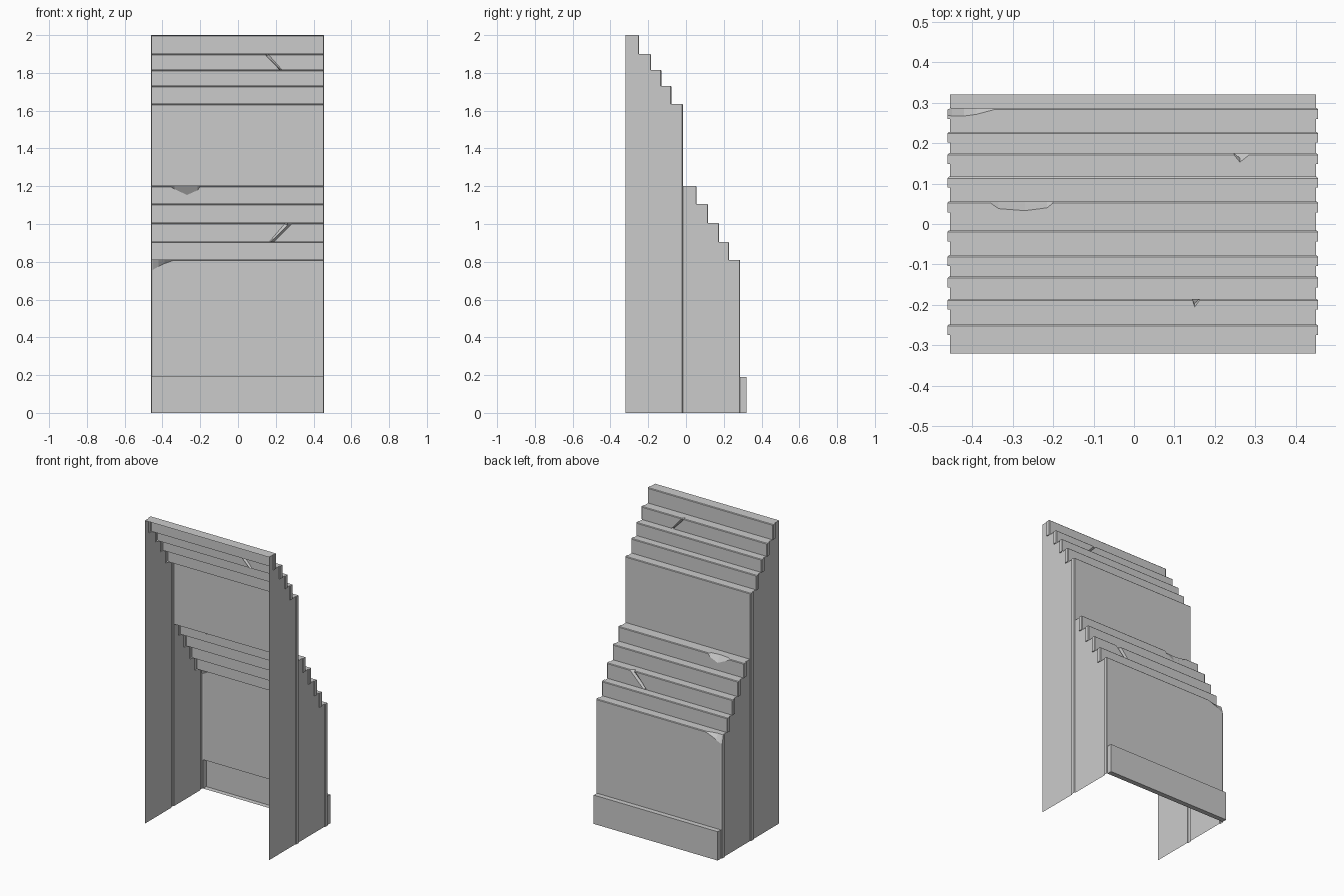
import bpy, bmesh

if "Cube" in bpy.data.objects:
    bpy.data.objects.remove(bpy.data.objects["Cube"])

CX, SIDE, END = -0.003, 0.4525, 0.4585      # centre, half width of shell, half width of risers
BACK, FRONT, B, T = 0.32, -0.32, 0.004, 0.027
LEVELS = [2.0, 1.9, 1.815, 1.73, 1.635, 1.2, 1.105, 1.005, 0.905, 0.81]
RISER_Y = [-0.275, -0.212, -0.157, -0.104, -0.043, 0.029, 0.090, 0.148, 0.201, 0.260]
KICK = 0.19
LONG = (4, 9)                               # risers whose ends run down to the floor


def make(name, faces):
    bm = bmesh.new()
    for f in faces:
        bm.faces.new([bm.verts.new(p) for p in f])
    bmesh.ops.remove_doubles(bm, verts=bm.verts, dist=0.0002)
    bmesh.ops.dissolve_degenerate(bm, dist=0.0001, edges=bm.edges)
    bmesh.ops.recalc_face_normals(bm, faces=bm.faces)
    me = bpy.data.meshes.new(name)
    bm.to_mesh(me)
    bm.free()
    ob = bpy.data.objects.new(name, me)
    bpy.context.collection.objects.link(ob)
    return ob


def rect_x(x, y0, y1, z0, z1):
    return [(x, y0, z0), (x, y1, z0), (x, y1, z1), (x, y0, z1)]


def rect_y(y, x0, x1, z0, z1):
    return [(x0, y, z0), (x1, y, z0), (x1, y, z1), (x0, y, z1)]


def rect_z(z, x0, x1, y0, y1):
    return [(x0, y0, z), (x1, y0, z), (x1, y1, z), (x0, y1, z)]


# Wear: (x at top, x at bottom, chip in y, chip in z, y shift)
WEAR = {
    1: [(0.145, 0.222, 0, 0, 0), (0.150, 0.226, 0.008, 0.006, -0.012), (0.162, 0.234, 0, 0, 0)],
    7: [(0.247, 0.165, 0, 0, 0), (0.262, 0.172, 0.010, 0.008, -0.012), (0.285, 0.19, 0, 0, 0),
        (0.39, 0.39, 0, 0, 0)],
    5: [(-0.355, -0.355, 0, 0, 0), (-0.335, -0.335, 0.014, 0.012, 0),
        (-0.27, -0.27, 0.019, 0.042, 0), (-0.215, -0.215, 0.012, 0.018, 0),
        (-0.2, -0.2, 0, 0, 0)],
    9: [(-0.45, -0.45, 0.016, 0.048, 0), (-0.42, -0.42, 0.016, 0.03, 0),
        (-0.39, -0.39, 0.012, 0.016, 0), (-0.345, -0.345, 0, 0, 0)],
}


def riser(i):
    y0, z1 = RISER_Y[i], LEVELS[i]
    y1 = y0 + T
    zn = LEVELS[i + 1] if i < 9 else KICK
    ze = 0 if i in LONG else zn
    xl, xr = CX - END, CX + END
    # cross-sections along the riser, with chamfered ends
    stations = [(xl, xl, 0, 0, -B), (xl + B, xl + B, 0, 0, 0)] + WEAR.get(i, [])
    stations += [(xr - B, xr - B, 0, 0, 0), (xr, xr, 0, 0, -B)]
    if i == 9:
        stations[0] = (xl, xl, 0.014, 0.05, -B)
        stations.pop(1)
    rings = []
    for xt, xb, cy, cz, dy in stations:
        rings.append([(xt, y0, z1), (xt, y1 - B - cy + min(dy + B, 0), z1),
                      (xt, y1 + dy, z1 - B - cz), (xb, y1 + dy, zn)])
    faces = []
    for a, b in zip(rings, rings[1:]):
        faces += [[a[k], b[k], b[k + 1], a[k + 1]] for k in range(3)]
    for s, ring in ((-1, rings[0]), (1, rings[-1])):
        xe, xs = CX + s * END, CX + s * SIDE
        yb = y1 - B
        faces.append([(xe, y0, zn), ring[3], ring[2], ring[1], ring[0]])
        faces.append(rect_y(y0, xs, xe, ze, z1))            # front lip
        if i in LONG:                                       # corner strip to floor
            faces.append(rect_x(xe, y0, yb, 0, zn))
            faces.append([(xe, yb, 0), (xe - s * B, y1, 0), (xe - s * B, y1, zn), (xe, yb, zn)])
            faces.append(rect_y(y1, xs, xe - s * B, 0, zn))
        else:
            faces.append(rect_z(zn, xs, xe, y0, yb))        # lip beneath the end
    make("riser_%02d" % (i + 1), faces)


for i in range(10):
    riser(i)

# Treads between the risers
xl, xr = CX - SIDE, CX + SIDE
starts = [FRONT] + [y + T for y in RISER_Y[:-1]]
make("treads", [rect_z(z, xl, xr, a, b) for z, a, b in zip(LEVELS, starts, RISER_Y)])

# Thin side sheets following the steps
for name, x in (("left_side", xl), ("right_side", xr)):
    faces = []
    for i, (a, y) in enumerate(zip(starts, RISER_Y)):
        faces.append(rect_x(x, a, y, 0, LEVELS[i]))
        if i not in LONG:
            faces.append(rect_x(x, y, y + T, 0, LEVELS[i + 1]))
    make(name, faces)

# Base block at the back, hollow toward the inside
yk = RISER_Y[-1] + T
make("base_block", [rect_y(BACK, xl, xr, 0, KICK),
                    rect_z(KICK, xl, xr, yk, BACK), rect_z(0, xl, xr, yk, BACK),
                    rect_x(xl, yk, BACK, 0, KICK), rect_x(xr, yk, BACK, 0, KICK)])
